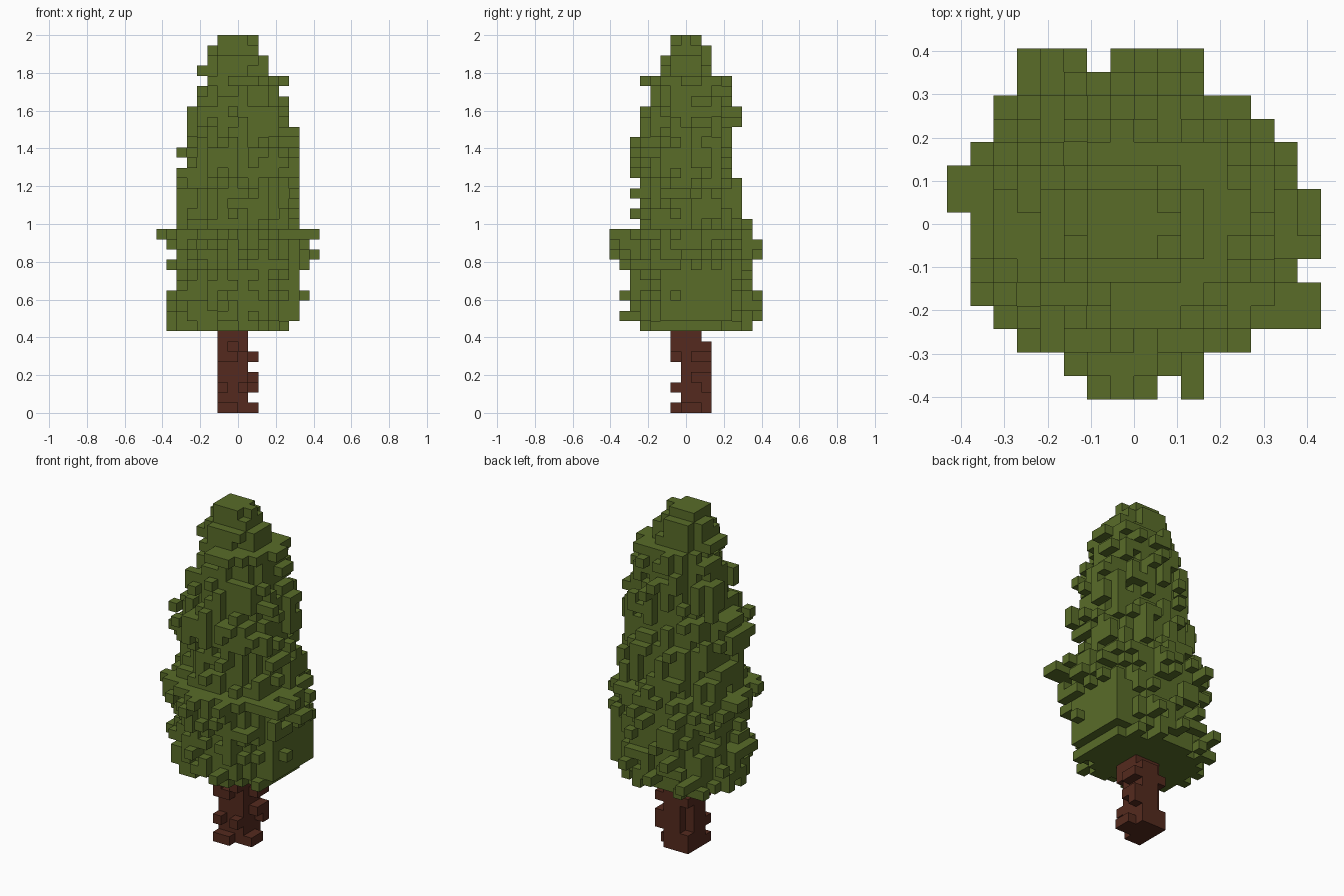
import bpy, bmesh, random
from mathutils import Vector

if "Cube" in bpy.data.objects:
    bpy.data.objects.remove(bpy.data.objects["Cube"])

random.seed(7)
V = 2 / 37  # voxel size: the tree is 37 voxels tall


def material(name, rgb):
    m = bpy.data.materials.new(name)
    m.diffuse_color = (*rgb, 1)
    m.use_nodes = True
    m.node_tree.nodes["Principled BSDF"].inputs["Base Color"].default_value = m.diffuse_color
    return m


def voxel_object(name, cells, mat):
    """Build one mesh from the exposed faces of a set of voxels."""
    bm, verts = bmesh.new(), {}

    def vert(p):
        if p not in verts:
            # x edges lie on whole voxels, y edges on half voxels
            verts[p] = bm.verts.new(Vector((p[0], p[1] - 0.5, p[2])) * V)
        return verts[p]

    for c in sorted(cells):
        for axis in range(3):
            for side in (0, 1):
                n = list(c)
                n[axis] += 2 * side - 1
                if tuple(n) in cells:
                    continue
                u, w = (axis + 1) % 3, (axis + 2) % 3
                quad = []
                for a, b in ((0, 0), (1, 0), (1, 1), (0, 1)):
                    p = list(c)
                    p[axis] += side
                    p[u] += a
                    p[w] += b
                    quad.append(vert(tuple(p)))
                bm.faces.new(quad if side else quad[::-1])
    mesh = bpy.data.meshes.new(name)
    bm.to_mesh(mesh)
    bm.free()
    mesh.materials.append(mat)
    ob = bpy.data.objects.new(name, mesh)
    bpy.context.collection.objects.link(ob)
    return ob


def inside(x, y, x0, x1, y0, y1):
    """Is the voxel centre within the rounded outline of these bounds?"""
    cx, cy = (x0 + x1) / 2, (y0 + y1) / 2
    return (abs((x + 0.5 - cx) / (x1 - x0) * 2) ** 2.1
            + abs((y - cy) / (y1 - y0) * 2) ** 2.1) <= 1


# Foliage bands: first layer, last layer, x edges, y edges (in voxels)
BANDS = [
    (8, 8, -7, 5, -4.5, 6.5),
    (9, 11, -7, 6, -5.5, 6.5),
    (12, 13, -6, 6, -5.5, 6.5),
    (14, 16, -7, 7, -6.5, 6.5),
    (17, 17, -7, 7, -6.5, 6.5),
    (18, 22, -6, 6, -4.5, 5.5),
    (23, 25, -6, 6, -5.5, 4.5),
    (26, 27, -5, 6, -4.5, 4.5),
    (28, 29, -5, 5, -4.5, 4.5),
    (30, 31, -4, 5, -3.5, 4.5),
    (32, 32, -3, 5, -4.5, 4.5),
    (33, 33, -4, 3, -2.5, 2.5),
    (34, 34, -3, 3, -2.5, 2.5),
    (35, 35, -3, 2, -1.5, 2.5),
    (36, 36, -2, 2, -1.5, 1.5),
]

leaves = set()
for z0, z1, *b in BANDS:
    x0, x1, y0, y1 = b
    s = 0.2 if z0 >= 33 else 0.4 if z0 == 17 else 0.9
    flat = 0.2 if z0 < 14 else s
    core = (x0 + s, x1 - flat, y0 + s, y1 - s)
    for z in range(z0, z1 + 1):
        for x in range(-8, 8):
            for y in range(-7, 8):
                # solid core, then random bumps that tend to run upwards
                if inside(x, y, *core):
                    leaves.add((x, y, z))
                elif inside(x, y, x0 - 0.2, x1 + 0.2, y0 - 0.2, y1 + 0.2):
                    chance = 0.5 if (x, y, z - 1) in leaves else 0.3
                    if random.random() < chance:
                        leaves.add((x, y, z))

# Flat clipped face on the lower right side
leaves |= {(x, y, z) for x in (4, 5) for y in range(-2, 5) for z in range(9, 14)}
leaves |= {(4, y, 8) for y in range(-3, 4)}

# Outlying tufts on the silhouette: x, y, layer
TUFTS = [
    (-8, 1, 17), (-8, 2, 17), (7, -4, 17), (7, -3, 17),
    (7, 0, 15), (7, 1, 15), (7, -1, 17), (6, -1, 11),
    (-5, 7, 9), (-1, 7, 9), (2, 7, 10), (-3, 7, 11), (0, 7, 15), (1, 7, 16), (-4, 7, 16),
    (-2, -7, 16), (-1, -7, 17), (0, -7, 15), (2, -7, 17), (4, -5, 14),
    (1, -6, 9), (-2, -6, 11), (-1, -5, 19), (1, -5, 21),
    (1, 5, 28), (0, 5, 29), (-1, -5, 26), (0, 6, 18),
    (1, -4, 32), (4, 0, 32), (-4, 0, 33),
]
for x, y, z in TUFTS:
    while (x, y, z) not in leaves:
        leaves.add((x, y, z))
        if abs(x + 0.5) > abs(y):
            x += 1 if x < 0 else -1
        else:
            y += 1 if y < 0 else -1

# Trunk: three by three column, grooved at the back, with bark lumps
trunk = {(x, y, z) for x in (-2, -1, 0) for y in (0, 1, 2) for z in range(8)
         if not (z == 7 and y == 2)}
trunk -= {(-2, 2, z) for z in (2, 3, 4, 6)}
trunk |= {(-2, -1, z) for z in (0, 2, 5, 6, 7)}
trunk |= {(-1, -1, z) for z in (0, 5, 7)} | {(0, -1, z) for z in (2, 6, 7)}
trunk |= {(1, 1, z) for z in (0, 3, 5)} | {(1, 2, z) for z in (2, 3, 5)} | {(1, 0, 0)}

voxel_object("foliage", leaves, material("leaf green", (0.100, 0.151, 0.022)))
voxel_object("trunk", trunk, material("bark brown", (0.089, 0.023, 0.013)))
